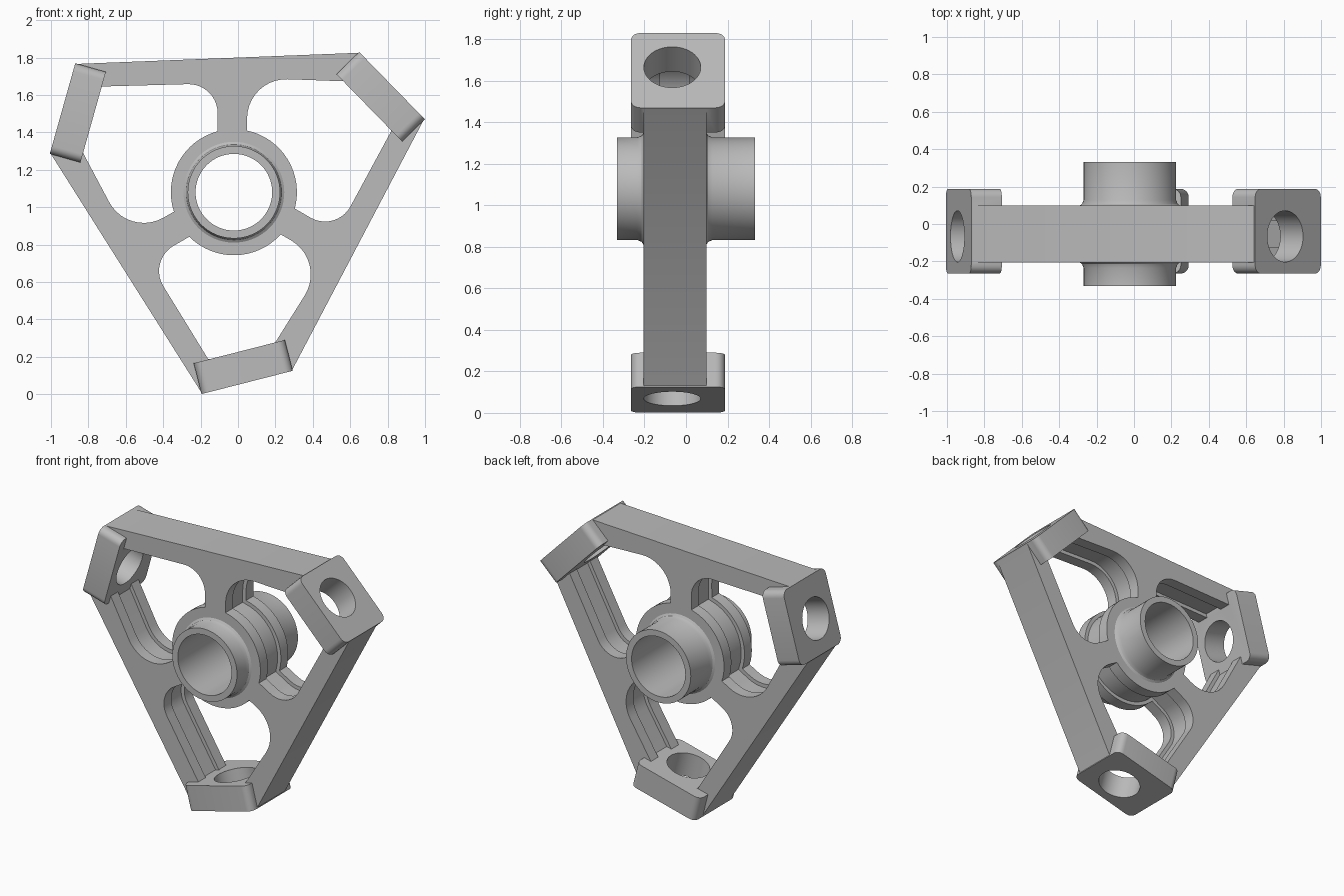
import bpy, bmesh
from math import sin, cos, tan, pi, radians, atan2
from mathutils import Vector, Matrix

if "Cube" in bpy.data.objects:
    bpy.data.objects.remove(bpy.data.objects["Cube"])

grey = bpy.data.materials.new("plain grey")
grey.use_nodes = True
COLOUR = (0.5, 0.5, 0.5, 1)
grey.diffuse_color = COLOUR
grey.node_tree.nodes["Principled BSDF"].inputs["Base Color"].default_value = COLOUR

CENTRE = Vector((-0.022, 0, 1.08))
FRONT, BACK = -0.205, 0.098            # frame faces
HUB_R, TUBE_R, BORE_R = 0.337, 0.247, 0.205
THIRDS = [2 * pi * i / 3 for i in range(3)]
OUT = Vector((0.247, 0, -0.969)).normalized()   # outward axis of the lowest pad
SIDE = Vector((-OUT.z, 0, OUT.x))               # along the lowest pad
DEPTH = Vector((0, 1, 0))


def turn(v, a):
    """Turn a point about the hub axis."""
    return Vector((v.x * cos(a) - v.z * sin(a), v.y, v.x * sin(a) + v.z * cos(a)))


def finish(name, bm):
    bmesh.ops.recalc_face_normals(bm, faces=bm.faces)
    mesh = bpy.data.meshes.new(name)
    bm.to_mesh(mesh)
    bm.free()
    mesh.materials.append(grey)
    ob = bpy.data.objects.new(name, mesh)
    ob.location = CENTRE
    bpy.context.collection.objects.link(ob)
    return ob


def prism(name, loop, sweep):
    """Extrude a closed loop of points along a vector."""
    bm = bmesh.new()
    face = bm.faces.new([bm.verts.new(p) for p in loop])
    ext = bmesh.ops.extrude_face_region(bm, geom=[face], use_keep_orig=True)
    moved = [g for g in ext["geom"] if isinstance(g, bmesh.types.BMVert)]
    bmesh.ops.translate(bm, verts=moved, vec=sweep)
    return finish(name, bm)


def combine(target, other, operation):
    mod = target.modifiers.new("join", 'BOOLEAN')
    mod.operation, mod.solver, mod.object = operation, 'EXACT', other
    bpy.context.view_layer.objects.active = target
    bpy.context.view_layer.update()
    bpy.ops.object.modifier_apply(modifier=mod.name)
    bpy.data.objects.remove(other)


def fillet(prev, corner, nxt, r, steps=10):
    """Arc points that round one corner."""
    a, b = (prev - corner).normalized(), (nxt - corner).normalized()
    half = a.angle(b) / 2
    mid = corner + (a + b).normalized() * (r / sin(half))
    p, q = corner + a * (r / tan(half)) - mid, corner + b * (r / tan(half)) - mid
    sweep = p.angle(q)
    return [mid + (p * sin((1 - i / steps) * sweep) + q * sin(i / steps * sweep)) / sin(sweep)
            for i in range(steps + 1)]


def grow(loop, d):
    """Offset a counter-clockwise loop outward in the xz plane."""
    result = []
    for i, p in enumerate(loop):
        e = (p - loop[i - 1]).normalized()
        f = (loop[(i + 1) % len(loop)] - p).normalized()
        n = Vector((e.z, 0, -e.x)) + Vector((f.z, 0, -f.x))
        n.normalize()
        k = max(0.5, n.dot(Vector((e.z, 0, -e.x))))
        result.append(p + n * (d / k))
    return result


def ring(r, origin, u, v, n=48):
    return [origin + u * r * cos(2 * pi * i / n) + v * r * sin(2 * pi * i / n) for i in range(n)]


# Lowest opening: hub arc, two rounded lobes, and straight walls to the pad
def xz(x, z):
    return Vector((x, 0, z))


hub_l, hub_r = radians(225), radians(318)
arc = [xz(HUB_R * cos(a), HUB_R * sin(a))
       for a in [hub_r + (hub_l - hub_r) * i / 16 for i in range(17)]]
lobe_l, lobe_r = xz(-0.461, -0.366), xz(0.494, -0.368)
foot_l, foot_r = xz(-0.137, -0.893), xz(0.192, -0.85)
opening = (arc + fillet(arc[-1], lobe_l, foot_l, 0.155) + [foot_l, foot_r]
           + fillet(foot_r, lobe_r, arc[0], 0.21))

# Frame: six-cornered plate
corner_a, corner_b = xz(-0.171, -1.075), xz(0.311, -0.952)
outline = [turn(p, a) for a in THIRDS for p in (corner_a, corner_b)]
frame = prism("spoked_frame", [p + DEPTH * FRONT for p in outline], DEPTH * (BACK - FRONT))

# Openings with a shallow groove round their walls
for a in THIRDS:
    hole = [turn(p, a) + DEPTH * (FRONT - 0.1) for p in opening]
    combine(frame, prism("opening_cutter", hole, DEPTH * 0.6), 'DIFFERENCE')
    slot = [turn(p, a) + DEPTH * (FRONT + 0.08) for p in grow(opening, 0.025)]
    combine(frame, prism("groove_cutter", slot, DEPTH * 0.143), 'DIFFERENCE')

# Hub tube, flared where it meets the frame
bore = ring(0.225, DEPTH * -0.5, xz(1, 0), xz(0, 1), 64)
combine(frame, prism("bore_cutter", bore, DEPTH), 'DIFFERENCE')
profile = [(BORE_R, -0.332), (TUBE_R, -0.332), (TUBE_R, FRONT - 0.03), (TUBE_R + 0.009, FRONT - 0.009),
           (TUBE_R + 0.03, FRONT + 0.005), (TUBE_R + 0.03, BACK - 0.005),
           (TUBE_R + 0.009, BACK + 0.009), (TUBE_R, BACK + 0.03), (TUBE_R, 0.332), (BORE_R, 0.332)]
bm = bmesh.new()
pv = [bm.verts.new((r, y, 0)) for r, y in profile]
edges = [bm.edges.new((pv[i - 1], pv[i])) for i in range(len(pv))]
bmesh.ops.spin(bm, geom=pv + edges, axis=DEPTH, cent=(0, 0, 0), angle=2 * pi, steps=64, use_merge=True)
bmesh.ops.remove_doubles(bm, verts=bm.verts, dist=0.0001)
combine(frame, finish("hub_tube", bm), 'UNION')

# Mounting pads: rounded blocks, each drilled through
PAD_IN, PAD_OUT = 0.833, 1.003
corners = [SIDE * s + DEPTH * y + OUT * PAD_IN
           for s, y in ((-0.434, -0.265), (0.069, -0.265), (0.069, 0.188), (-0.434, 0.188))]
pad_loop = [p for i in range(4)
            for p in fillet(corners[i - 1], corners[i], corners[(i + 1) % 4], 0.045, 6)]
drill_loop = ring(0.137, SIDE * -0.161 + DEPTH * -0.066 + OUT * 0.8, SIDE, DEPTH)
for a in THIRDS:
    pad = prism("mounting_pad", [turn(p, a) for p in pad_loop], turn(OUT, a) * (PAD_OUT - PAD_IN))
    combine(frame, pad, 'UNION')
    drill = prism("drill_cutter", [turn(p, a) for p in drill_loop], turn(OUT, a) * 0.3)
    combine(frame, drill, 'DIFFERENCE')

# Smooth curves, sharp edges
bpy.ops.object.select_all(action='DESELECT')
frame.select_set(True)
bpy.context.view_layer.objects.active = frame
bpy.ops.object.shade_smooth_by_angle(angle=radians(30))
